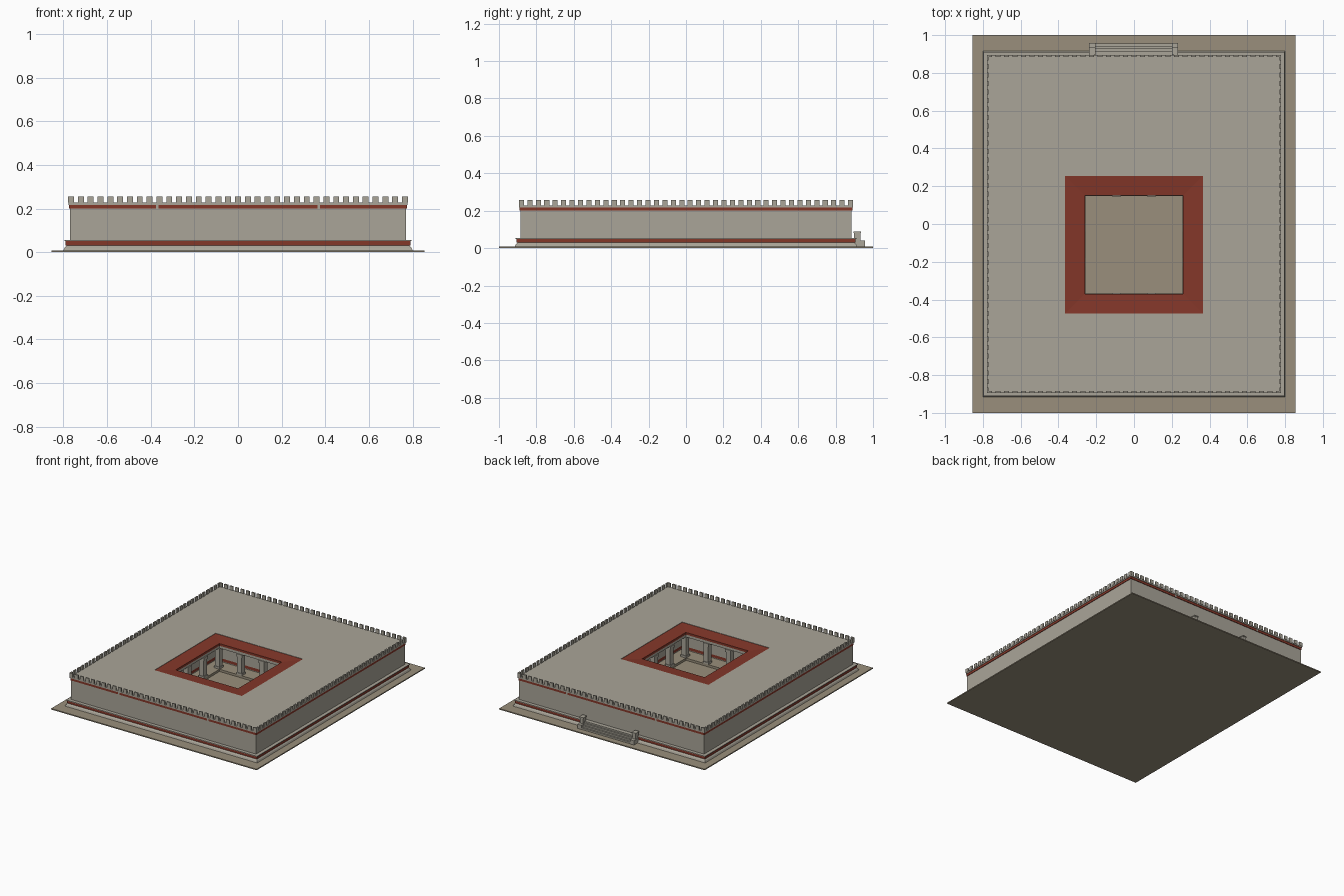
import bpy, bmesh

if "Cube" in bpy.data.objects:
    bpy.data.objects.remove(bpy.data.objects["Cube"])

def material(name, rgb):
    m = bpy.data.materials.new(name)
    m.diffuse_color = (*rgb, 1)
    m.use_nodes = True
    m.node_tree.nodes["Principled BSDF"].inputs["Base Color"].default_value = m.diffuse_color
    return m

STONE = material("stone", (0.40, 0.375, 0.315))
RED = material("red", (0.23, 0.038, 0.022))
EARTH = material("earth", (0.32, 0.275, 0.20))

def finish(bm, name, mat):
    bmesh.ops.recalc_face_normals(bm, faces=bm.faces)
    me = bpy.data.meshes.new(name)
    bm.to_mesh(me)
    bm.free()
    me.materials.append(mat)
    ob = bpy.data.objects.new(name, me)
    bpy.context.collection.objects.link(ob)
    return ob

def add_box(bm, x0, x1, y0, y1, z0, z1):
    v = bmesh.ops.create_cube(bm, size=1)["verts"]
    bmesh.ops.scale(bm, vec=(x1 - x0, y1 - y0, z1 - z0), verts=v)
    bmesh.ops.translate(bm, vec=((x0 + x1) / 2, (y0 + y1) / 2, (z0 + z1) / 2), verts=v)

def boxes(name, mat, items):
    bm = bmesh.new()
    for b in items:
        add_box(bm, *b)
    return finish(bm, name, mat)

def frame(name, mat, profile):
    """Sweep a closed profile of rectangles (half x, half y, centre y, z)."""
    bm = bmesh.new()
    rings = [[bm.verts.new((sx * hx, cy + sy * hy, z))
              for sx, sy in ((-1, -1), (1, -1), (1, 1), (-1, 1))]
             for hx, hy, cy, z in profile]
    for i, a in enumerate(rings):
        b = rings[(i + 1) % len(rings)]
        for k in range(4):
            j = (k + 1) % 4
            bm.faces.new((a[k], a[j], b[j], b[k]))
    return finish(bm, name, mat)

CY = -0.11           # courtyard centre
HALL = 0.364         # half size of the courtyard with its gallery
OPEN = 0.26          # half size of the open part

def storey(name, mat, outer):
    """Building layer around the courtyard, outer = list of (hx, hy, z)."""
    prof = [(x, y, 0, z) for x, y, z in outer]
    prof += [(HALL, HALL, CY, outer[-1][2]), (HALL, HALL, CY, outer[0][2])]
    return frame(name, mat, prof)

# ground slab
boxes("ground_slab", EARTH, [(-0.855, 0.855, -1, 1, 0, 0.008)])

# plinth with its red band, walls, upper band and roof
storey("plinth_foot", STONE, [(0.80, 0.915, 0.008), (0.795, 0.91, 0.02), (0.785, 0.90, 0.03)])
storey("plinth_band", RED, [(0.79, 0.905, 0.03), (0.79, 0.905, 0.05)])
storey("plinth_cap", STONE, [(0.796, 0.911, 0.05), (0.796, 0.911, 0.055)])
storey("walls", STONE, [(0.77, 0.885, 0.055), (0.77, 0.885, 0.20)])
storey("upper_band", RED, [(0.774, 0.889, 0.20), (0.774, 0.889, 0.217)])
storey("roof", STONE, [(0.777, 0.892, 0.217), (0.777, 0.892, 0.227)])

# joints between the wings on front and back
boxes("wing_joints", STONE,
      [(x - 0.006, x + 0.006, min(y, y * 0.98), max(y, y * 0.98), 0.20, 0.217)
       for x in (-0.37, 0.37) for y in (-0.8905, 0.8905)])

# battlements along all four edges
merlons = []
for i in range(35):
    x = -0.765 + 1.53 * i / 34
    for y in (-0.889, 0.889):
        merlons.append((x - 0.0135, x + 0.0135, y - 0.005, y + 0.005, 0.227, 0.256))
for i in range(40):
    y = -0.88 + 1.76 * i / 39
    for x in (-0.774, 0.774):
        merlons.append((x - 0.005, x + 0.005, y - 0.0135, y + 0.0135, 0.227, 0.256))
boxes("battlements", STONE, merlons)

# gallery around the courtyard: floor, beam, red roof
def gallery(name, mat, inner, outer, z0, z1, drop=0):
    frame(name, mat, [(outer, outer, CY, z0), (outer, outer, CY, z1),
                      (inner, inner, CY, z1 - drop), (inner, inner, CY, z0 - drop)])

gallery("gallery_floor", EARTH, OPEN - 0.003, HALL, 0.008, 0.025)
gallery("gallery_beam", STONE, OPEN + 0.002, OPEN + 0.035, 0.18, 0.20)
gallery("gallery_roof", RED, OPEN, HALL + 0.001, 0.208, 0.2245, 0.008)

# square columns, four on each side
c = OPEN + 0.019
steps = (-c, -c / 3, c / 3, c)
columns = []
for a in steps:
    for b in steps:
        if max(abs(a), abs(b)) < c - 0.001:
            continue
        for r, z0, z1 in ((0.023, 0.025, 0.04), (0.019, 0.04, 0.16), (0.023, 0.16, 0.181)):
            columns.append((a - r, a + r, CY + b - r, CY + b + r, z0, z1))
boxes("columns", STONE, columns)

# back steps between two cheek walls with posts
boxes("back_steps", STONE,
      [(-0.205, 0.205, 0.88, y, 0.008, z)
       for y, z in ((0.955, 0.02), (0.942, 0.032), (0.929, 0.044), (0.916, 0.055))])
cheeks = []
for x in (-0.22, 0.217):
    cheeks.append((x - 0.017, x + 0.017, 0.89, 0.957, 0.008, 0.04))
    cheeks.append((x - 0.014, x + 0.014, 0.898, 0.932, 0.04, 0.08))
    cheeks.append((x - 0.017, x + 0.017, 0.895, 0.936, 0.08, 0.088))
boxes("step_posts", STONE, cheeks)
